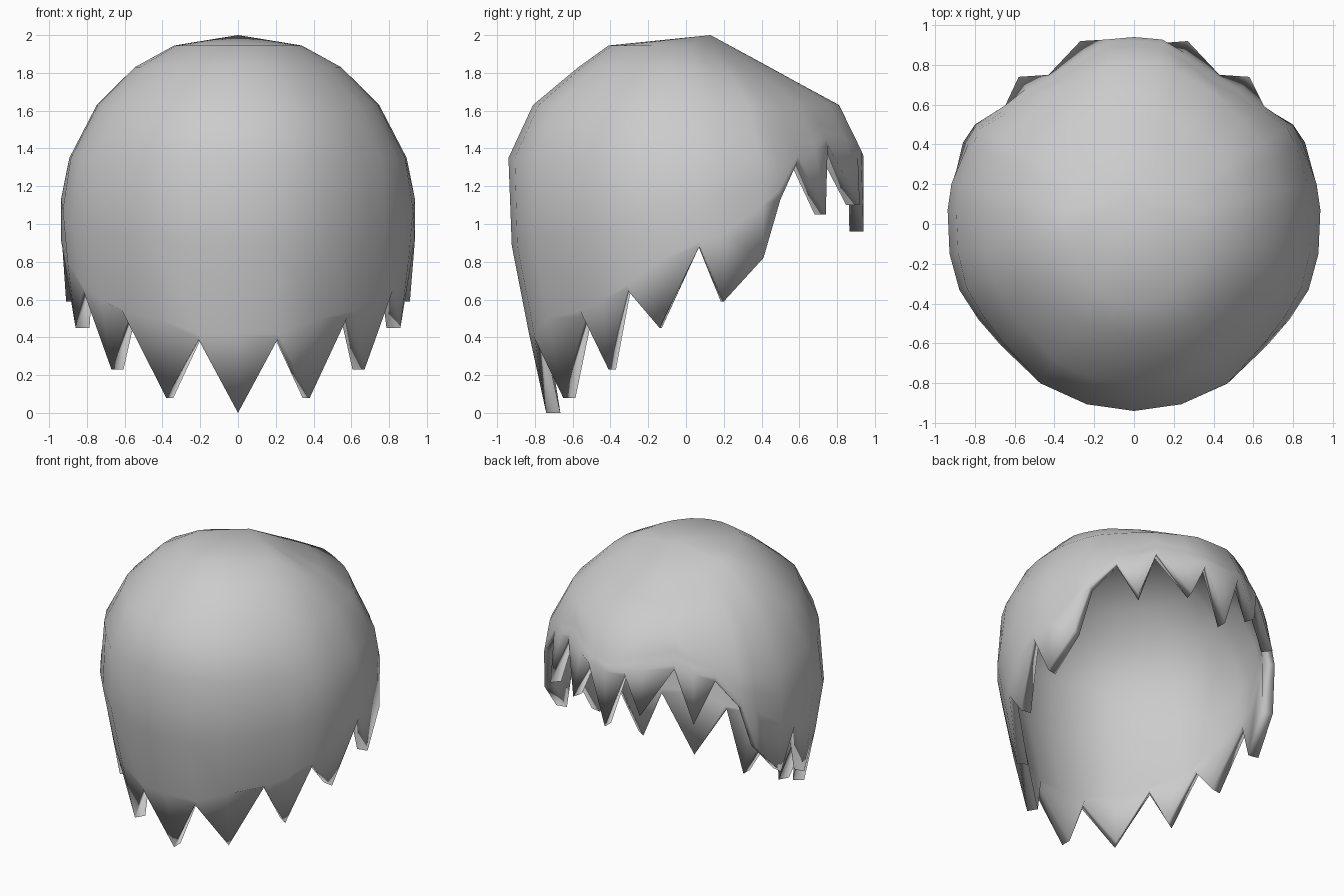
import bpy, bmesh, math
from mathutils import Vector

if "Cube" in bpy.data.objects:
    bpy.data.objects.remove(bpy.data.objects["Cube"])

# Hem of the right half from front centre to back centre:
# x, y, z of hem point, z where the lock leaves the cap, body scale
HEM = [
    (0.00, -0.74, 0.00, 0.42, 1.00),
    (0.21, -0.80, 0.39, 0.42, 1.00),
    (0.38, -0.65, 0.08, 0.50, 1.00),
    (0.58, -0.53, 0.51, 0.54, 0.97),
    (0.67, -0.41, 0.23, 0.60, 0.98),
    (0.82, -0.31, 0.65, 0.68, 1.00),
    (0.86, -0.14, 0.45, 0.80, 1.00),
    (0.93, 0.07, 0.88, 0.91, 1.00),
    (0.91, 0.20, 0.59, 0.95, 1.00),
    (0.86, 0.41, 0.82, 1.10, 1.00),
    (0.80, 0.50, 1.13, 1.18, 1.00),
    (0.65, 0.59, 1.33, 1.36, 0.965),
    (0.58, 0.74, 1.05, 1.39, 0.96),
    (0.43, 0.75, 1.42, 1.45, 0.965),
    (0.27, 0.92, 1.10, 1.41, 0.985),
    (0.14, 0.91, 1.36, 1.39, 1.015),
    (0.00, 0.94, 0.96, 1.36, 1.00),
]
# Cap profile: height, radius
PROFILE = [(0.0, 0.74), (0.39, 0.825), (0.7, 0.89), (0.9, 0.925), (1.15, 0.94),
           (1.36, 0.94), (1.63, 0.81), (1.83, 0.57), (1.945, 0.41), (2.0, 0.0)]
# The sides of the cap are narrower near the crown: height, narrowing
SQUEEZE = [(0.0, 0.0), (0.7, 0.0), (0.9, -0.015), (1.15, 0.0), (1.36, 0.05),
           (1.63, 0.075), (1.83, 0.03), (1.945, 0.17), (2.0, 0.17)]


def sample(table, z):
    for (z0, r0), (z1, r1) in zip(table, table[1:]):
        if z <= z1:
            return r0 + (r1 - r0) * (z - z0) / (z1 - z0)
    return table[-1][1]


def column(x, y, z, base, scale):
    """Points down one meridian from the crown to the hem."""
    a = math.atan2(y, x)
    mid = max(1.35, base + 0.08)
    levels = [1.945, 1.83, 1.63, mid, mid + (base - mid) * 0.5, base]
    pts = []
    for i, h in enumerate(levels):
        s = 1 + (scale - 1) * min(1, (i + 1) / 4)
        r = sample(PROFILE, h) * s * (1 - sample(SQUEEZE, h) * math.cos(a) ** 2)
        back = max(0, math.sin(a))
        drop = (0.097, 0.07, 0, 0, 0, 0)[i] * back   # flatter behind the crown
        pts.append(Vector((r * math.cos(a), r * math.sin(a), h - drop)))
    pts.append(Vector((x, y, z)))
    return pts


def inward(p, hem, thick):
    """Inner lining point; the hem is offset level, the crown downwards."""
    n = Vector((p.x, p.y, 0 if hem else max(0, p.z - 1.15)))
    return p - n.normalized() * thick


# Full loop of columns, left half mirrored
right = [column(*h) for h in HEM]
left = [[Vector((-p.x, p.y, p.z)) for p in c] for c in right[-2:0:-1]]
columns = right + left
crown = Vector((0, 0.13, 2.0))

# Outer and inner shells joined along the hem, thinner in the notches
bm = bmesh.new()
outer = [[bm.verts.new(p) for p in c] for c in columns]
inner = []
for c in columns:
    notch = c[-2].z - c[-1].z < 0.06
    inner.append([bm.verts.new(inward(p, i == 6, 0.05 if notch and i == 6 else 0.075))
                  for i, p in enumerate(c)])
for shell, top in ((outer, crown), (inner, crown - Vector((0, 0, 0.07)))):
    pole = bm.verts.new(top)
    for i, a in enumerate(shell):
        b = shell[(i + 1) % len(shell)]
        bm.faces.new((pole, a[0], b[0]))
        for k in range(len(a) - 1):
            bm.faces.new((a[k], a[k + 1], b[k + 1], b[k]))
for i in range(len(columns)):
    j = (i + 1) % len(columns)
    bm.faces.new((outer[i][-1], inner[i][-1], inner[j][-1], outer[j][-1]))
bmesh.ops.recalc_face_normals(bm, faces=bm.faces)

# Fully smooth shading, also around the hem
mesh = bpy.data.meshes.new("hair_cap")
bm.to_mesh(mesh)
bm.free()
mesh.shade_smooth()
hair = bpy.data.objects.new("hair_cap", mesh)
bpy.context.collection.objects.link(hair)
